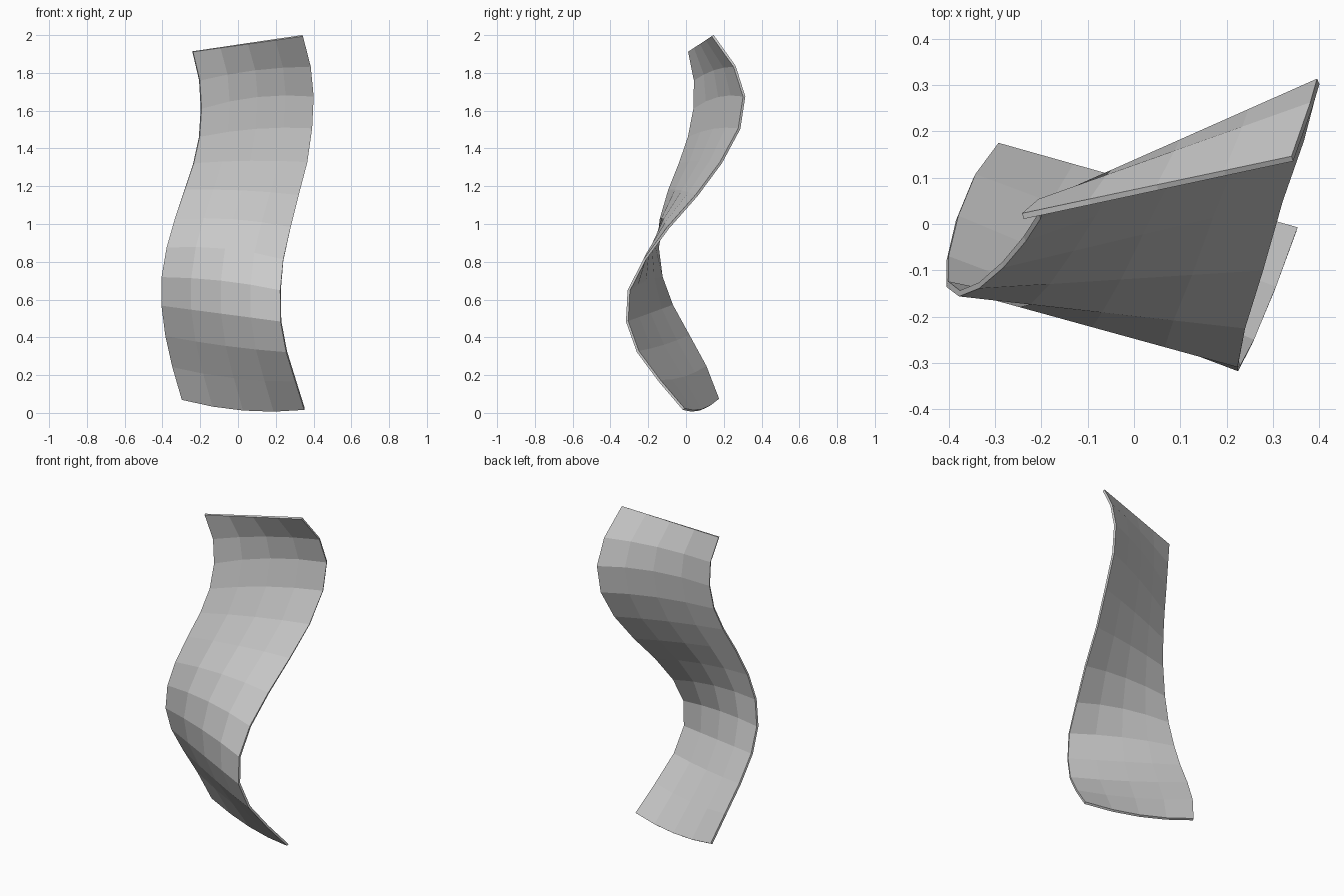
import bpy, bmesh
from mathutils import Vector

# Two long edges of the wavy strip, bottom to top
LEFT = [(-.295, .17, .072), (-.345, .103, .245), (-.382, .013, .41), (-.403, -.075, .57),
        (-.403, -.13, .72), (-.377, -.15, .875), (-.335, -.133, 1.025), (-.283, -.088, 1.18),
        (-.236, -.032, 1.32), (-.205, .016, 1.46), (-.195, .045, 1.61), (-.204, .048, 1.76),
        (-.24, .017, 1.913)]
RIGHT = [(.352, -.012, .02), (.305, -.14, .17), (.257, -.255, .325), (.227, -.312, .485),
         (.225, -.303, .648), (.24, -.22, .81), (.278, -.095, .98), (.32, .055, 1.15),
         (.365, .185, 1.325), (.39, .282, 1.505), (.398, .308, 1.675), (.383, .257, 1.835),
         (.342, .141, 1.997)]
# Vertical bow of each row at mid width
BOW = [-.03, -.02, -.01, 0, .016, .025, .02, .01, .01, .02, .03, .018, 0]
COLS = 4

# Flat-faced sheet spanned between the edges
bm = bmesh.new()
rows = []
for a, b, bow in zip(LEFT, RIGHT, BOW):
    row = []
    for i in range(COLS + 1):
        u = i / COLS
        p = Vector(a).lerp(Vector(b), u)
        p.z += bow * 4 * u * (1 - u)
        row.append(bm.verts.new(p))
    rows.append(row)
for lo, hi in zip(rows, rows[1:]):
    for i in range(COLS):
        bm.faces.new((lo[i], lo[i + 1], hi[i + 1], hi[i]))
mesh = bpy.data.meshes.new("wavy_strip")
bm.to_mesh(mesh)
bm.free()
strip = bpy.data.objects.new("wavy_strip", mesh)
bpy.context.collection.objects.link(strip)

# Thin sheet thickness
solid = strip.modifiers.new("thickness", 'SOLIDIFY')
solid.thickness = .013
solid.offset = 0
